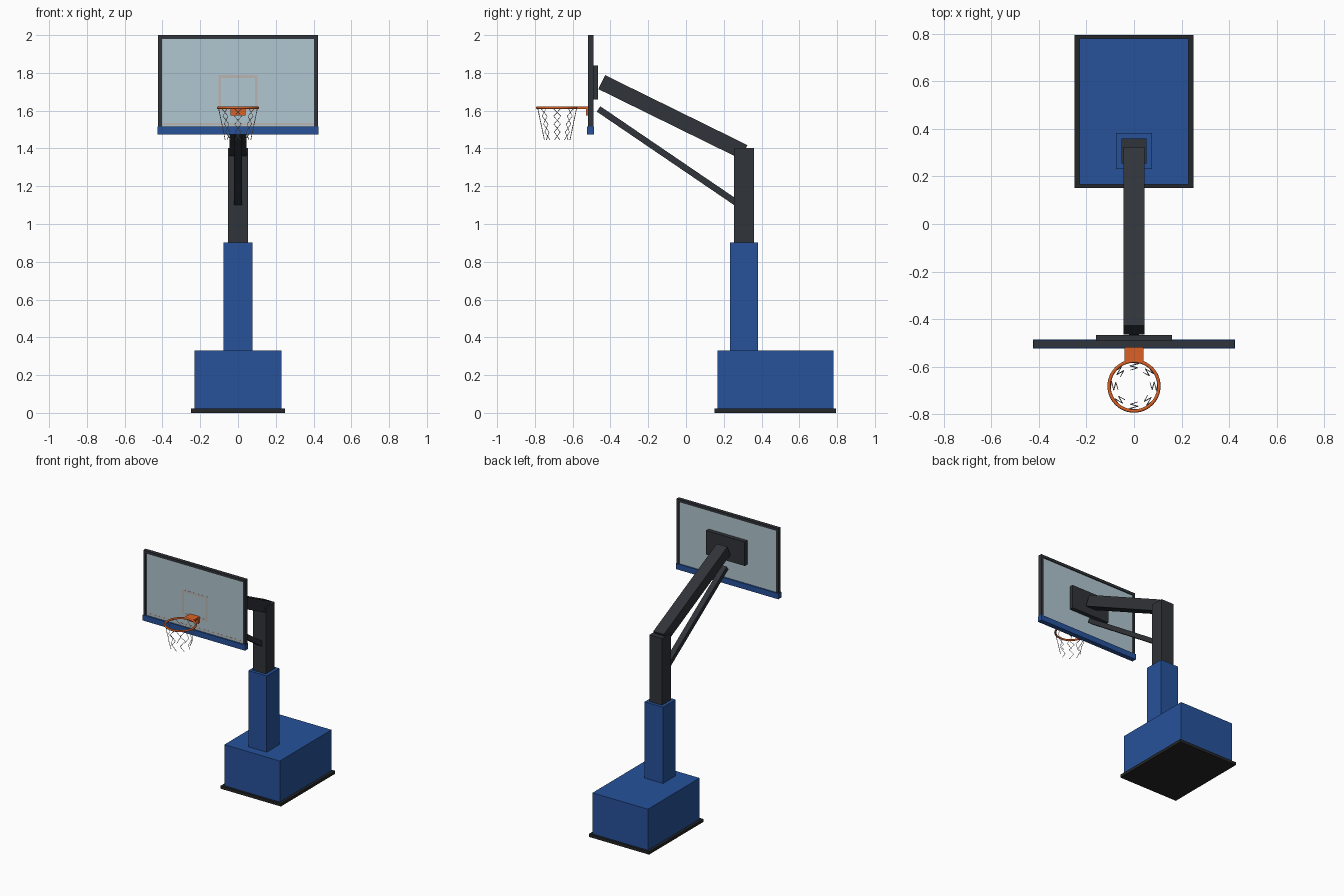
import bpy, math
from mathutils import Vector

if "Cube" in bpy.data.objects:
    bpy.data.objects.remove(bpy.data.objects["Cube"])


def material(name, r, g, b):
    m = bpy.data.materials.new(name)
    m.diffuse_color = (r, g, b, 1)
    m.use_nodes = True
    m.node_tree.nodes["Principled BSDF"].inputs["Base Color"].default_value = m.diffuse_color
    return m


BLUE = material("blue_padding", 0.02, 0.085, 0.33)
DARK = material("dark_steel", 0.03, 0.033, 0.04)
BLACK = material("black_rubber", 0.018, 0.019, 0.021)
ORANGE = material("orange_steel", 0.72, 0.12, 0.018)
GLASS = material("pale_glass", 0.44, 0.57, 0.63)
LINE = material("board_marking", 0.5, 0.46, 0.44)
WHITE = material("net_cord", 0.8, 0.8, 0.8)


def box(name, x, y, z, mat):
    """Box from (min, max) ranges on each axis."""
    mid = [(a + b) / 2 for a, b in (x, y, z)]
    bpy.ops.mesh.primitive_cube_add(size=1, location=mid)
    ob = bpy.context.object
    ob.name = name
    ob.scale = [b - a for a, b in (x, y, z)]
    bpy.ops.object.transform_apply(location=False, rotation=False, scale=True)
    ob.data.materials.append(mat)
    return ob


def beam(name, start, end, width, depth, mat):
    """Rectangular beam between two (y, z) points in the x = 0 plane."""
    dy, dz = end[0] - start[0], end[1] - start[1]
    half = math.hypot(dy, dz) / 2
    ob = box(name, (-width / 2, width / 2), (-half, half), (-depth / 2, depth / 2), mat)
    ob.location = (0, (start[0] + end[0]) / 2, (start[1] + end[1]) / 2)
    ob.rotation_euler.x = math.atan2(dz, dy)
    return ob


def frame(name, x, y, z, t, mat):
    """Rectangular border made of four bars."""
    for side, zr in (("bottom", (z[0], z[0] + t)), ("top", (z[1] - t, z[1]))):
        box(f"{name}_{side}", x, y, zr, mat)
    for side, xr in (("left", (x[0], x[0] + t)), ("right", (x[1] - t, x[1]))):
        box(f"{name}_{side}", xr, y, (z[0] + t, z[1] - t), mat)


# Weighted base
box("base_plate", (-0.25, 0.25), (0.151, 0.795), (0, 0.022), BLACK)
box("base_box", (-0.23, 0.23), (0.167, 0.78), (0.022, 0.33), BLUE)

# Post with padding
box("post_padding", (-0.076, 0.076), (0.232, 0.382), (0.33, 0.902), BLUE)
box("post", (-0.0525, 0.0525), (0.2545, 0.3595), (0.9, 1.402), DARK)

# Arm and brace
beam("main_arm", (0.307, 1.381), (-0.446, 1.751), 0.088, 0.082, DARK)
beam("brace_arm", (0.3, 1.09), (-0.463, 1.609), 0.042, 0.034, DARK)

# Backboard
box("board_glass", (-0.41, 0.41), (-0.512, -0.498), (1.505, 1.99), GLASS)
frame("board_frame", (-0.423, 0.423), (-0.519, -0.491), (1.49, 2.0), 0.02, DARK)
box("board_bottom_padding", (-0.425, 0.425), (-0.523, -0.487), (1.473, 1.515), BLUE)
box("mount_plate", (-0.16, 0.16), (-0.498, -0.467), (1.66, 1.84), DARK)

# Markings on the front of the glass
frame("target_square", (-0.104, 0.104), (-0.5128, -0.508), (1.60, 1.788), 0.015, LINE)
box("lower_marking", (-0.4, 0.4), (-0.5128, -0.508), (1.524, 1.535), LINE)

# Hoop and bracket
HOOP_Y, HOOP_Z, HOOP_R = -0.682, 1.616, 0.105
bpy.ops.mesh.primitive_torus_add(location=(0, HOOP_Y, HOOP_Z), major_radius=HOOP_R,
                                 minor_radius=0.007, major_segments=48, minor_segments=10)
hoop = bpy.context.object
hoop.name = "hoop_ring"
hoop.data.materials.append(ORANGE)
bpy.ops.object.shade_smooth()
box("hoop_bracket_plate", (-0.04, 0.04), (-0.53, -0.508), (1.575, 1.622), ORANGE)
box("hoop_bracket_neck", (-0.04, 0.04), (-0.578, -0.52), (1.61, 1.622), ORANGE)

# Net: eight zigzag cords hanging from the ring
net = bpy.data.curves.new("net", "CURVE")
net.dimensions = "3D"
net.bevel_depth = 0.002
net.bevel_resolution = 0
ROWS = 4
for k in range(8):
    spline = net.splines.new("POLY")
    spline.points.add(ROWS)
    for i, p in enumerate(spline.points):
        t = i / ROWS
        a = k * math.pi / 4 + (0.2 if i % 2 == 0 else -0.2)
        r = HOOP_R - 0.036 * t
        p.co = (r * math.cos(a), HOOP_Y + r * math.sin(a), HOOP_Z - 0.003 - 0.168 * t, 1)
net.materials.append(WHITE)
net_ob = bpy.data.objects.new("net", net)
bpy.context.collection.objects.link(net_ob)
